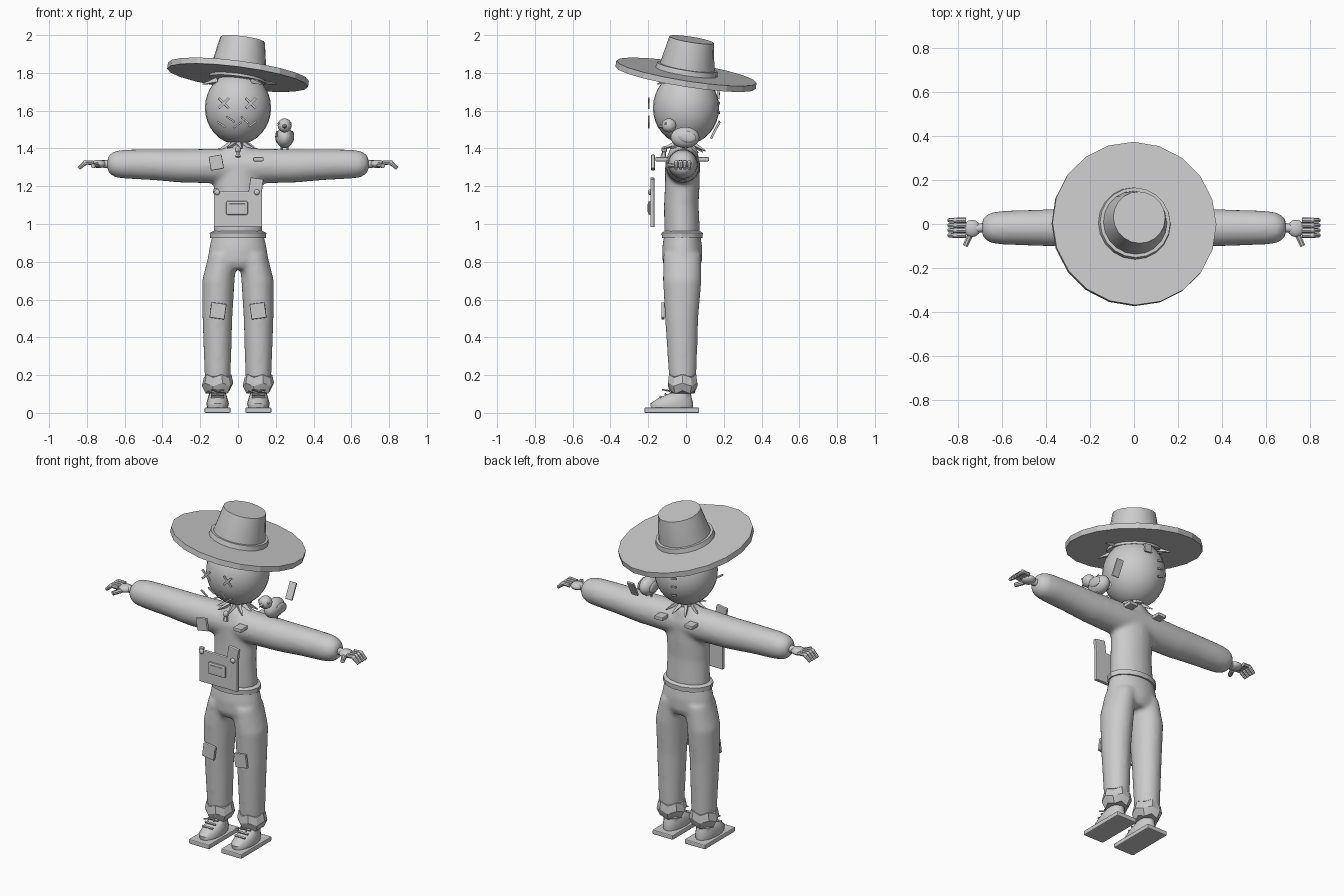
import bpy, bmesh, math, random
from mathutils import Vector, Matrix, Euler

if "Cube" in bpy.data.objects:
    bpy.data.objects.remove(bpy.data.objects["Cube"])
random.seed(4)

grey = bpy.data.materials.new("plain_grey")
grey.use_nodes = True
GREY = (0.6, 0.6, 0.6, 1)
grey.diffuse_color = GREY
grey.node_tree.nodes["Principled BSDF"].inputs["Base Color"].default_value = GREY


def finish(name, bm, matrix=None, bevel=0, angle=40):
    """Turn a bmesh into a named, shaded object."""
    if matrix is not None:
        bm.transform(matrix)
    bmesh.ops.recalc_face_normals(bm, faces=bm.faces)
    mesh = bpy.data.meshes.new(name)
    bm.to_mesh(mesh)
    bm.free()
    mesh.materials.append(grey)
    ob = bpy.data.objects.new(name, mesh)
    bpy.context.collection.objects.link(ob)
    if bevel:
        mod = ob.modifiers.new("Bevel", "BEVEL")
        mod.width, mod.segments = bevel, 2
    else:
        bpy.ops.object.select_all(action="DESELECT")
        ob.select_set(True)
        bpy.context.view_layer.objects.active = ob
        bpy.ops.object.shade_smooth_by_angle(angle=math.radians(angle))
    return ob


def place(loc, rot=(0, 0, 0)):
    return Matrix.Translation(loc) @ Euler([math.radians(a) for a in rot]).to_matrix().to_4x4()


def box(name, loc, size, rot=(0, 0, 0), bevel=0.005):
    bm = bmesh.new()
    bmesh.ops.create_cube(bm, size=1)
    return finish(name, bm, place(loc, rot) @ Matrix.Diagonal((*size, 1)), bevel)


def ball(name, loc, radii, rot=(0, 0, 0), seg=20):
    bm = bmesh.new()
    bmesh.ops.create_uvsphere(bm, u_segments=seg, v_segments=seg // 2 + 2, radius=1)
    return finish(name, bm, place(loc, rot) @ Matrix.Diagonal((*radii, 1)))


def rod(name, a, b, r1, r2, seg=8):
    """Tapered rod from point a to point b."""
    a, b = Vector(a), Vector(b)
    bm = bmesh.new()
    bmesh.ops.create_cone(bm, cap_ends=True, segments=seg, radius1=r1, radius2=r2, depth=(b - a).length)
    turn = Vector((0, 0, 1)).rotation_difference(b - a).to_matrix().to_4x4()
    return finish(name, bm, Matrix.Translation((a + b) / 2) @ turn)


def loft(bm, rings, axis="z", seg=24, cap=True):
    """Skin ellipses (cx, cy, cz, ra, rb) standing across the given axis."""
    rows = []
    for cx, cy, cz, ra, rb in rings:
        row = []
        for i in range(seg):
            t = math.tau * i / seg
            c, s = ra * math.cos(t), rb * math.sin(t)
            row.append(bm.verts.new((cx + c, cy + s, cz) if axis == "z" else (cx, cy + c, cz + s)))
        rows.append(row)
    for lo, hi in zip(rows, rows[1:]):
        for i in range(seg):
            j = (i + 1) % seg
            bm.faces.new((lo[i], lo[j], hi[j], hi[i]))
    if cap:
        bm.faces.new(rows[0][::-1])
        bm.faces.new(rows[-1])


def blend(ob, rounds):
    """Fuse overlapping lofts into one soft cloth surface."""
    mod = ob.modifiers.new("Fuse", "REMESH")
    mod.mode, mod.voxel_size, mod.use_smooth_shade = "VOXEL", 0.012, True
    mod = ob.modifiers.new("Soften", "SMOOTH")
    mod.factor, mod.iterations = 0.5, rounds


# Shirt: torso fused with stretched sleeves
bm = bmesh.new()
loft(bm, [(0, -.02, .94, .132, .095), (0, -.025, 1.1, .125, .092), (0, -.02, 1.2, .128, .092),
          (0, -.018, 1.32, .13, .093), (0, -.015, 1.39, .09, .075), (0, -.01, 1.42, .06, .055)])
half = [(.1, 1.307, .093), (.3, 1.307, .088), (.45, 1.314, .082), (.6, 1.317, .077),
        (.65, 1.317, .07), (.68, 1.317, .052), (.692, 1.317, .03)]
sleeve = [(-x, z, r) for x, z, r in reversed(half)] + half
loft(bm, [(x, -.017, z, r, r) for x, z, r in sleeve], "x")
blend(finish("shirt", bm), 8)

# Trousers: hips fused with two legs
bm = bmesh.new()
loft(bm, [(0, -.02, .76, .12, .085), (0, -.02, .8, .162, .105), (0, -.02, .87, .153, .107), (0, -.02, .95, .135, .095)])
for s in (-1, 1):
    loft(bm, [(s * .108, -.018, .13, .062, .065), (s * .108, -.018, .2, .069, .073),
              (s * .109, -.023, .5, .079, .088), (s * .104, -.02, .7, .086, .102),
              (s * .08, -.02, .84, .075, .1)])
blend(finish("trousers", bm), 6)

# Shirt hem around the waist
bm = bmesh.new()
loft(bm, [(0, -.02, .925, .148, .11), (0, -.02, .953, .15, .112), (0, -.02, .965, .125, .09)], seg=14)
finish("waist_hem", bm, angle=30)

# Neck, head and collar
rod("neck", (0, -.01, 1.37), (0, 0, 1.46), .055, .05, 14)
ball("head", (0, 0, 1.615), (.175, .175, .193), seg=28)
for i in range(9):
    t = math.tau * i / 9
    d = Vector((math.cos(t), math.sin(t), 0))
    rod("collar_straw", d * .04 + Vector((0, -.01, 1.425)),
        d * .115 + Vector((0, -.01, 1.385 + random.uniform(-.01, .02))), .018, .003, 4)
ball("collar_knot", (0, -.115, 1.395), (.016, .016, .018), seg=10)
rod("collar_tail", (0, -.115, 1.39), (0, -.12, 1.355), .008, .016, 6)

# Stitched face
for x in (-.075, .068):
    for turn in (-45, 45):
        box("eye_stitch", (x, -.196, 1.64), (.075, .008, .013), (0, turn, 0), .002)
mouth = [(-.088, 1.527, 35), (-.04, 1.555, 35), (-.002, 1.525, -35), (.036, 1.55, 40), (.078, 1.53, -35)]
for x, z, turn in mouth:
    box("mouth_stitch", (x, -.196, z), (.052, .008, .01), (0, turn, 0), .002)

# Seam and patch behind the head
for z in (1.54, 1.59, 1.64, 1.69):
    box("back_head_stitch", (-.04, .175, z), (.035, .008, .01), (0, 10, 0), .002)
box("back_head_patch", (.045, .172, 1.69), (.05, .012, .05), (0, 8, 0), .003)

# Tilted straw hat
lean = Vector((0, 0, 1)).rotation_difference(Vector((.13, .16, 1))).to_matrix().to_4x4()
hat = Matrix.Translation((0, 0, 1.79)) @ lean
parts = [("hat_brim", [(-.016, .376), (.016, .376)]), ("hat_crown", [(-.03, .15), (.02, .15), (.19, .119)]),
         ("hat_band", [(.014, .166), (.043, .161)])]
for name, profile in parts:
    bm = bmesh.new()
    loft(bm, [(0, 0, z, r, r) for z, r in profile], seg=20)
    finish(name, bm, hat, angle=15 if name == "hat_brim" else 30)
for deg in (0, 50, 130, 200, 310):
    d = Vector((math.cos(math.radians(deg)), math.sin(math.radians(deg)), 0))
    rod("hair_straw", d * .12 + Vector((0, 0, 1.76)), d * .2 + Vector((0, 0, 1.74)), .018, .003, 4)

# Patches on the shirt and knees
box("chest_patch", (-.115, -.175, 1.325), (.07, .02, .075), (0, -10, 0))
box("chest_tab", (.108, -.13, 1.343), (.055, .065, .022))
for s in (-1, 1):
    box("back_tab", (s * .1, .092, 1.343), (.055, .06, .022))
    box("knee_patch", (s * .106, -.122, .54), (.08, .018, .082), (0, -s * 8, 0))

# Bib pocket with flap, inner pocket and buttons
box("bib_panel", (0, -.178, 1.078), (.255, .022, .19))
box("bib_panel_side", (-.118, -.178, 1.175), (.025, .02, .03), (0, 12, 0))
box("bib_flap", (.095, -.178, 1.2), (.07, .022, .085), (0, 8, 0))
box("bib_inner_pocket", (-.005, -.192, 1.085), (.115, .016, .073), bevel=.008)
box("bib_pocket_face", (-.005, -.2, 1.085), (.085, .006, .045), bevel=.002)
for x in (-.11, .1):
    ball("bib_button", (x, -.192, 1.168), (.015, .01, .015), seg=12)

# Small bird on the shoulder
ball("bird_body", (.247, -.005, 1.458), (.046, .076, .056))
ball("bird_head", (.247, -.09, 1.522), (.037, .039, .037))
rod("bird_beak", (.247, -.122, 1.518), (.247, -.15, 1.515), .014, .001, 6)
box("bird_tail", (.247, .155, 1.497), (.045, .1, .012), (63, 0, 0), .003)
for s in (-1, 1):
    ball("bird_eye", (.247 + s * .03, -.108, 1.532), (.007, .007, .007), seg=8)
    ball("bird_wing", (.247 + s * .04, .005, 1.462), (.01, .05, .03), (-12, 0, 0), 12)
    rod("bird_leg", (.247 + s * .015, 0, 1.415), (.247 + s * .015, 0, 1.385), .006, .006, 6)

for s in (-1, 1):
    # Hands with curled fingers
    rod("wrist", (s * .685, -.017, 1.317), (s * .72, -.02, 1.318), .022, .02, 10)
    ball("palm", (s * .737, -.02, 1.318), (.04, .04, .022), seg=14)
    for i in range(4):
        y = -.052 + i * .023
        rod("finger_base", (s * .765, y, 1.324), (s * .808, y, 1.326), .0115, .0115)
        ball("finger_knuckle", (s * .81, y, 1.324), (.014, .0115, .014), seg=10)
        rod("finger_tip", (s * .812, y, 1.322), (s * .843, y, 1.294), .012, .009)
    rod("thumb", (s * .745, -.05, 1.312), (s * .768, -.1, 1.308), .014, .012)

    # Trouser cuff and ragged straw at the ankle
    bm = bmesh.new()
    loft(bm, [(s * .108, -.018, .195, .073, .076), (s * .108, -.018, .15, .083, .082),
              (s * .108, -.018, .11, .063, .066)], seg=10)
    for i, v in enumerate(bm.verts):
        v.co.z += .008 * (-1) ** i
    finish("trouser_cuff", bm, angle=20)
    rod("ankle", (s * .108, -.02, .06), (s * .108, -.02, .13), .045, .045, 12)

    # Shoes: flat sole, rounded upper and laces
    box("shoe_sole", (s * .108, -.075, .014), (.137, .29, .028), bevel=.006)
    bm = bmesh.new()
    loft(bm, [(s * .108, -.075, .022, .054, .112), (s * .108, -.075, .05, .06, .115), (s * .108, -.058, .078, .052, .09),
              (s * .108, -.03, .105, .043, .056)], seg=18)
    finish("shoe_upper", bm, angle=50)
    for i in range(3):
        box("shoe_lace", (s * .108, -.135 + i * .026, .085 + i * .014), (.07, .01, .01), (25, 0, 0), .002)
    for t in (-1, 1):
        rod("lace_end", (s * .108, -.08, .115), (s * .108 + t * .035, -.125, .123), .006, .004, 6)
